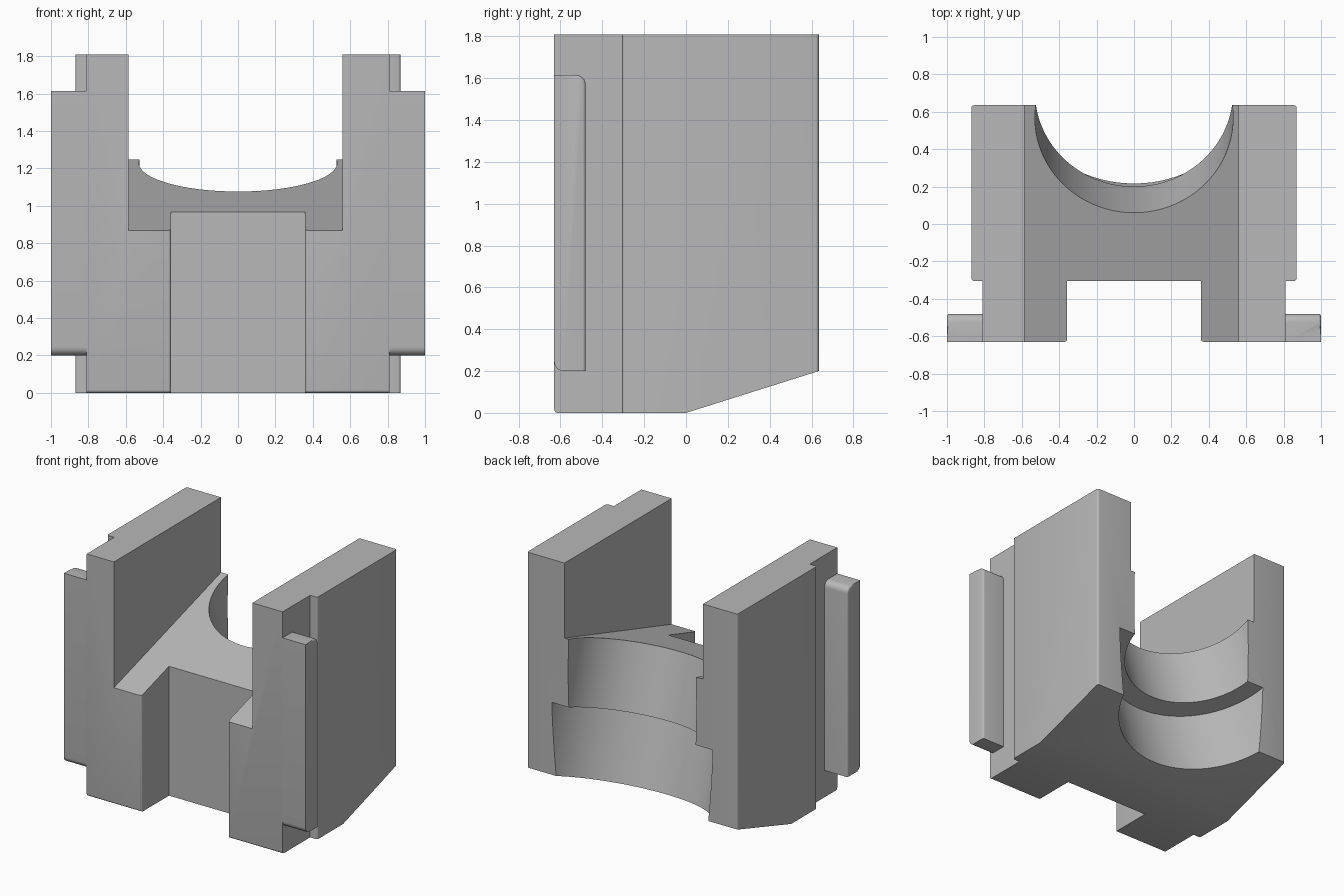
import bpy, bmesh, math
from mathutils import Vector

if "Cube" in bpy.data.objects:
    bpy.data.objects.remove(bpy.data.objects["Cube"], do_unlink=True)

grey = bpy.data.materials.new("plain_grey")
grey.use_nodes = True
colour = (0.48, 0.48, 0.48, 1)
grey.diffuse_color = colour
grey.node_tree.nodes["Principled BSDF"].inputs["Base Color"].default_value = colour


def prism(name, points, direction, bevel_rule=None, width=0.02, segments=4):
    """Extrude a closed outline and round the edges picked by bevel_rule."""
    bm = bmesh.new()
    face = bm.faces.new([bm.verts.new(p) for p in points])
    moved = bmesh.ops.extrude_face_region(bm, geom=[face])["geom"]
    bmesh.ops.translate(bm, vec=direction,
                        verts=[v for v in moved if isinstance(v, bmesh.types.BMVert)])
    bmesh.ops.recalc_face_normals(bm, faces=bm.faces)
    if bevel_rule:
        picked = [e for e in bm.edges if bevel_rule(e.verts[0].co, e.verts[1].co)]
        bmesh.ops.bevel(bm, geom=picked, offset=width, segments=segments,
                        affect='EDGES', profile=0.5)
    mesh = bpy.data.meshes.new(name)
    bm.to_mesh(mesh)
    bm.free()
    ob = bpy.data.objects.new(name, mesh)
    mesh.materials.append(grey)
    bpy.context.collection.objects.link(ob)
    return ob


def activate(ob):
    bpy.ops.object.select_all(action='DESELECT')
    ob.select_set(True)
    bpy.context.view_layer.objects.active = ob


def cut(ob, cutter):
    mod = ob.modifiers.new("cut", 'BOOLEAN')
    mod.operation = 'DIFFERENCE'
    mod.solver = 'EXACT'
    mod.object = cutter
    activate(ob)
    bpy.ops.object.modifier_apply(modifier=mod.name)
    bpy.data.objects.remove(cutter, do_unlink=True)


def smooth(ob):
    activate(ob)
    bpy.ops.object.shade_smooth_by_angle(angle=math.radians(32))


front, step, back, top = -0.63, -0.305, 0.635, 1.81

# Main block: stepped plan with a front notch between two legs
half = [(0.357, step), (0.357, front), (0.81, front), (0.81, step), (0.87, step), (0.87, back)]
plan = half + [(-x, y) for x, y in reversed(half)]


def block_edges(a, b):
    upright = abs(a.z - b.z) > 1
    outer = abs(a.x) > 0.86
    leg_inside = abs(a.x) < 0.4 and a.y < -0.6
    leg_toe = a.z < 0.01 and b.z < 0.01 and a.y < -0.6 and b.y < -0.6
    return (upright and (outer or leg_inside)) or leg_toe


block = prism("bearing_block", [(x, y, 0) for x, y in plan], (0, 0, top), block_edges, 0.016)

# Channel with a floor that rises towards the back
slope = 0.3
def floor(y):
    return 0.967 + slope * (y - step)

channel = prism("channel_cutter",
                [(-0.585, -1, floor(-1)), (-0.585, 1, floor(1)), (-0.585, 1, 3), (-0.585, -1, 3)],
                (1.145, 0, 0))
cut(block, channel)

# Slanted underside at the back
wedge = prism("underside_cutter",
              [(-2, 0, 0), (-2, 1.27, 0.4), (-2, 1.27, -1), (-2, 0, -1)], (4, 0, 0))
cut(block, wedge)

# Two tilted round scoops on one axis, square to the channel floor
tilt = math.atan(slope)
down = Vector((0, math.sin(tilt), -math.cos(tilt)))
centre = Vector((0, 0.568, floor(0.568)))
for radius, start, end in ((0.53, -0.4, 0.6), (0.67, 0.487, 1.8)):
    bpy.ops.mesh.primitive_cylinder_add(vertices=128, radius=radius, depth=end - start,
                                        location=centre + down * (start + end) / 2,
                                        rotation=(tilt, 0, 0))
    scoop = bpy.context.object
    scoop.data.materials.append(grey)
    cut(block, scoop)
smooth(block)

# Side rails, rounded at the top back and the bottom front
low, high, rear, r = 0.2, 1.615, -0.48, 0.045
def arc(cy, cz, first):
    return [(cy + r * math.cos(math.radians(first + 15 * i)),
             cz + r * math.sin(math.radians(first + 15 * i))) for i in range(7)]

outline = ([(rear, low)] + arc(rear - r, high - r, 0) + [(front, high)]
           + arc(front + r, low + r, 180))
for side, name in ((1, "left_rail"), (-1, "right_rail")):
    rail = prism(name, [(side * 0.81, y, z) for y, z in outline], (side * 0.19, 0, 0),
                 lambda a, b: min(abs(a.x), abs(b.x)) > 0.9 and min(a.y, b.y) > -0.53
                 and max(a.z, b.z) > 0.3, 0.014, 3)
    smooth(rail)
